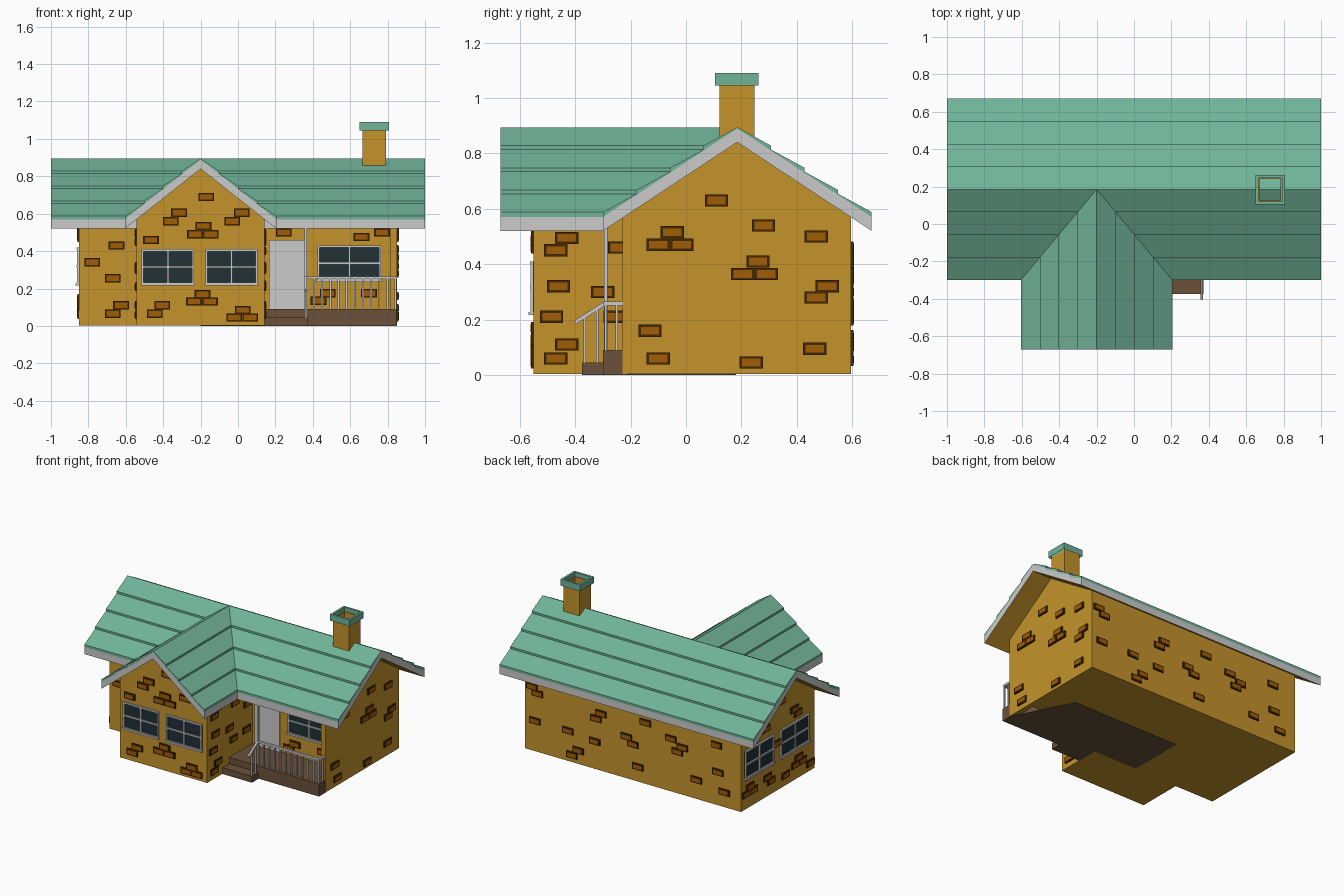
import bpy, bmesh
from mathutils import Vector, Matrix

if "Cube" in bpy.data.objects:
    bpy.data.objects.remove(bpy.data.objects["Cube"])


def mat(name, *rgb):
    m = bpy.data.materials.new(name)
    m.diffuse_color = [(c / 255) ** 2.2 for c in rgb] + [1]
    m.use_nodes = True
    m.node_tree.nodes["Principled BSDF"].inputs["Base Color"].default_value = m.diffuse_color
    return m


GOLD = mat("wall_gold", 195, 146, 47)
GREEN = mat("roof_green", 112, 178, 151)
BRICK = mat("brick_face", 160, 94, 14)
DARK = mat("brick_edge", 72, 44, 10)
BROWN = mat("deck_brown", 105, 82, 60)
GLASS = mat("glass", 38, 52, 57)
GREY = mat("trim_grey", 204, 204, 204)


def finish(bm, name, *mats):
    bmesh.ops.recalc_face_normals(bm, faces=bm.faces)
    me = bpy.data.meshes.new(name)
    bm.to_mesh(me)
    bm.free()
    for m in mats:
        me.materials.append(m)
    ob = bpy.data.objects.new(name, me)
    bpy.context.collection.objects.link(ob)
    return ob


def box(bm, lo, hi, mi=0):
    lo, hi = Vector(lo), Vector(hi)
    mx = Matrix.Translation((lo + hi) / 2) @ Matrix.Diagonal((*(hi - lo), 1))
    vs = bmesh.ops.create_cube(bm, size=1, matrix=mx)["verts"]
    for f in {f for v in vs for f in v.link_faces}:
        f.material_index = mi


def bar(bm, p, q, w=0.012):
    p, q = Vector(p), Vector(q)
    d = q - p
    mx = (Matrix.Translation((p + q) / 2) @ d.to_track_quat("Z", "Y").to_matrix().to_4x4()
          @ Matrix.Diagonal((w, w, d.length, 1)))
    bmesh.ops.create_cube(bm, size=1, matrix=mx)


def prism(bm, base, shift):
    """Closed solid from a planar outline swept along a vector."""
    a = [bm.verts.new(p) for p in base]
    b = [bm.verts.new(Vector(p) + Vector(shift)) for p in base]
    bm.faces.new(a)
    bm.faces.new(b[::-1])
    for i in range(len(a)):
        j = (i + 1) % len(a)
        bm.faces.new((a[i], a[j], b[j], b[i]))


# Roof layout: t runs from the ridge (0) to the eave (1)
def height(t):
    return 0.89 - 0.32 * t


def main_plan(t, end, s):
    return end, 0.185 + s * 0.485 * t


def wing_plan(t, end, s):
    return -0.2 + s * 0.405 * t, (-0.67 if end < 0 else 0.185 - 0.485 * t)


def roof(name, plan):
    base, planks = bmesh.new(), bmesh.new()
    for s in (-1, 1):
        def quad(t0, t1, up0, up1):
            return [(*plan(t, e, s), height(t) + u)
                    for t, e, u in ((t0, -1, up0), (t0, 1, up0), (t1, 1, up1), (t1, -1, up1))]
        prism(base, quad(0, 1, 0, 0), (0, 0, -0.05))
        for i in range(4):
            prism(planks, quad(i / 4, (i + 1) / 4, 0.004, 0.018), (0, 0, -0.02))
    bmesh.ops.recalc_face_normals(base, faces=base.faces)
    for f in base.faces:
        f.material_index = int(f.normal.z < -0.3)
    finish(base, name + "_base", GREY, GOLD)
    finish(planks, name + "_shingles", GREEN)


roof("main_roof", main_plan)
roof("wing_roof", wing_plan)

# Main house body with the recessed porch cut out
Z0 = 0.003


def under(t):
    return height(t) - 0.05


bm = bmesh.new()
tf, tb = 0.415 / 0.485, 0.41 / 0.485
prism(bm, [(-0.85, y, z) for y, z in ((-0.23, Z0), (0.595, Z0), (0.595, under(tb)),
                                      (0.185, under(0)), (-0.23, under(tf)))], (1.7, 0, 0))
body = finish(bm, "house_body", GOLD)
bm = bmesh.new()
box(bm, (0.05, -0.5, -0.5), (0.815, -0.04, 1.5))
cutter = finish(bm, "porch_cutter", GOLD)
cutter.hide_render = True
mod = body.modifiers.new("porch", "BOOLEAN")
mod.operation, mod.solver, mod.object = "DIFFERENCE", "EXACT", cutter
bpy.context.view_layer.objects.active = body
bpy.ops.object.modifier_apply(modifier=mod.name)
bpy.data.objects.remove(cutter)

# Front wing with its gable
bm = bmesh.new()
tw = 0.342 / 0.405
prism(bm, [(x, -0.55, z) for x, z in ((-0.542, Z0), (0.142, Z0), (0.142, under(tw)),
                                      (-0.2, under(0)), (-0.542, under(tw)))], (0, 0.55, 0))
finish(bm, "front_wing", GOLD)


# Hollow chimney and its cap
def tube(name, lo, hi, rim, depth, m):
    bm = bmesh.new()
    box(bm, lo, hi)
    top = max(bm.faces, key=lambda f: f.calc_center_median().z)
    bmesh.ops.inset_region(bm, faces=[top], thickness=rim)
    r = bmesh.ops.extrude_discrete_faces(bm, faces=[top])["faces"][0]
    bmesh.ops.translate(bm, verts=r.verts, vec=(0, 0, -depth))
    return bm, r


bm, r = tube("chimney", (0.665, 0.12, 0.75), (0.79, 0.247, 1.06), 0.008, 0.2, GOLD)
finish(bm, "chimney", GOLD)
bm, r = tube("chimney_cap", (0.65, 0.105, 1.045), (0.806, 0.262, 1.09), 0.022, 0.045, GREEN)
bmesh.ops.delete(bm, geom=[r], context="FACES")
bottom = min(bm.faces, key=lambda f: f.calc_center_median().z)
bmesh.ops.delete(bm, geom=[bottom], context="FACES_ONLY")
finish(bm, "chimney_cap", GREEN)


# Wall-mounted boxes: u runs along the wall, n is the outward sign
def wall_box(bm, axis, pos, n, u0, u1, z0, z1, depth, mi):
    a, b = sorted((pos - n * 0.004, pos + n * depth))
    if axis == "x":
        box(bm, (a, u0, z0), (b, u1, z1), mi)
    else:
        box(bm, (u0, a, z0), (u1, b, z1), mi)


def bricks(name, axis, pos, n, spots):
    bm = bmesh.new()
    for u, z in spots:
        wall_box(bm, axis, pos, n, u - 0.042, u + 0.042, z - 0.022, z + 0.022, 0.009, 1)
        wall_box(bm, axis, pos, n, u - 0.033, u + 0.033, z - 0.014, z + 0.014, 0.011, 0)
    finish(bm, name, BRICK, DARK)


bricks("wing_front_bricks", "y", -0.55, -1, [
    (-.17, .69), (-.315, .605), (.02, .605), (-.36, .56), (-.03, .56), (-.185, .535),
    (-.23, .49), (-.145, .49), (-.465, .46), (-.19, .17), (-.235, .13), (-.15, .13),
    (-.405, .11), (-.445, .065), (.025, .085), (-.02, .045), (.065, .045)])
bricks("left_front_bricks", "y", -0.23, -1, [
    (-.78, .34), (-.65, .43), (-.67, .255), (-.625, .11), (-.67, .065)])
bricks("porch_bricks", "y", -0.04, -1, [
    (.245, .5), (.77, .5), (.66, .475), (.48, .175), (.43, .135), (.7, .175)])
bricks("right_bricks", "x", 0.85, 1, [
    (.11, .63), (.28, .54), (.47, .5), (-.05, .515), (-.1, .47), (-.015, .47), (.26, .41),
    (.205, .365), (.29, .365), (.51, .32), (.47, .28), (-.13, .16), (-.1, .06),
    (.235, .045), (.465, .095)])
side = [(-.43, .495), (-.47, .45), (-.46, .32), (-.3, .3), (-.24, .46), (-.485, .21),
        (-.43, .11), (-.47, .06), (-.255, .21)]
bricks("wing_right_bricks", "x", 0.142, 1, side + [(-.1, .4), (-.11, .22)])
bricks("wing_left_bricks", "x", -0.542, -1, [p for p in side if p[0] < -.28])
bricks("left_bricks", "x", -0.85, -1, [
    (.19, .66), (.15, .62), (.23, .62), (.36, .53), (.32, .49), (.4, .49), (0, .51),
    (-.04, .47), (.5, .15), (.46, .11), (.54, .11), (.3, .14), (.26, .1), (.1, .08),
    (-.05, .15), (-.09, .11), (-.01, .11), (.195, .34), (-.18, .06)])
bricks("back_bricks", "y", 0.595, 1, [
    (.795, .46), (.75, .42), (.77, .22), (.51, .22), (.43, .1), (.48, .055), (.25, .41),
    (.29, .365), (.3, .2), (0, .26), (.05, .3), (-.04, .11), (-.35, .3), (-.3, .38),
    (-.39, .34), (-.66, .43), (-.67, .24), (-.72, .11), (-.5, .14), (-.1, .44)])


# Windows: glass, frame, cross bars and sill
def window(name, axis, pos, n, u0, u1, z0, z1):
    bm = bmesh.new()
    w, um, zm = 0.011, (u0 + u1) / 2, (z0 + z1) / 2
    wall_box(bm, axis, pos, n, u0, u1, z0, z1, 0.003, 1)
    for u in (u0, um - w / 2, u1 - w):
        wall_box(bm, axis, pos, n, u, u + w, z0, z1, 0.012, 0)
    for z in (z0, zm - w / 2, z1 - w):
        wall_box(bm, axis, pos, n, u0, u1, z, z + w, 0.0125, 0)
    wall_box(bm, axis, pos, n, u0 - 0.004, u1 + 0.004, z0 - 0.004, z0 + 0.008, 0.018, 0)
    finish(bm, name, GREY, GLASS)


window("wing_window_left", "y", -0.55, -1, -0.515, -0.235, 0.22, 0.41)
window("wing_window_right", "y", -0.55, -1, -0.175, 0.105, 0.22, 0.41)
window("porch_window", "y", -0.04, -1, 0.425, 0.765, 0.24, 0.43)
window("left_window_back", "x", -0.85, -1, 0.235, 0.555, 0.22, 0.42)
window("left_window_front", "x", -0.85, -1, -0.165, 0.155, 0.22, 0.42)

# Door
bm = bmesh.new()
box(bm, (0.165, -0.05, 0.09), (0.36, -0.036, 0.46))
finish(bm, "door")

# Porch deck, running under the house, and the lower step
bm = bmesh.new()
prism(bm, [(x, y, 0) for x, y in ((0.142, -0.3), (0.848, -0.3), (0.848, -0.22), (0.64, 0.18),
                                  (-0.2, 0.18), (-0.2, -0.22), (0.142, -0.22))], (0, 0, 0.09))
finish(bm, "porch_deck", BROWN)
bm = bmesh.new()
box(bm, (0.142, -0.375, 0), (0.372, -0.29, 0.045))
finish(bm, "porch_step", BROWN)

# Railing, stair handrail and roof post
bm = bmesh.new()
Y, X0, X1 = -0.29, 0.363, 0.842
bar(bm, (X0, Y, 0.085), (X0, Y, 0.53), 0.013)
bar(bm, (X0, Y, 0.258), (X1 + 0.006, Y, 0.258), 0.015)
bar(bm, (X1, Y, 0.258), (X1, -0.23, 0.258), 0.014)
for i in range(1, 12):
    x = X0 + (X1 - X0) * i / 11
    bar(bm, (x, Y, 0.085), (x, Y, 0.255), 0.01)
bar(bm, (X1, -0.25, 0.085), (X1, -0.25, 0.255), 0.01)
bar(bm, (X0, Y, 0.26), (X0, -0.4, 0.19), 0.014)
for y, z in ((-0.365, 0.21), (-0.32, 0.24)):
    bar(bm, (X0, y, 0.04), (X0, y, z), 0.01)
finish(bm, "porch_railing", GREY)
